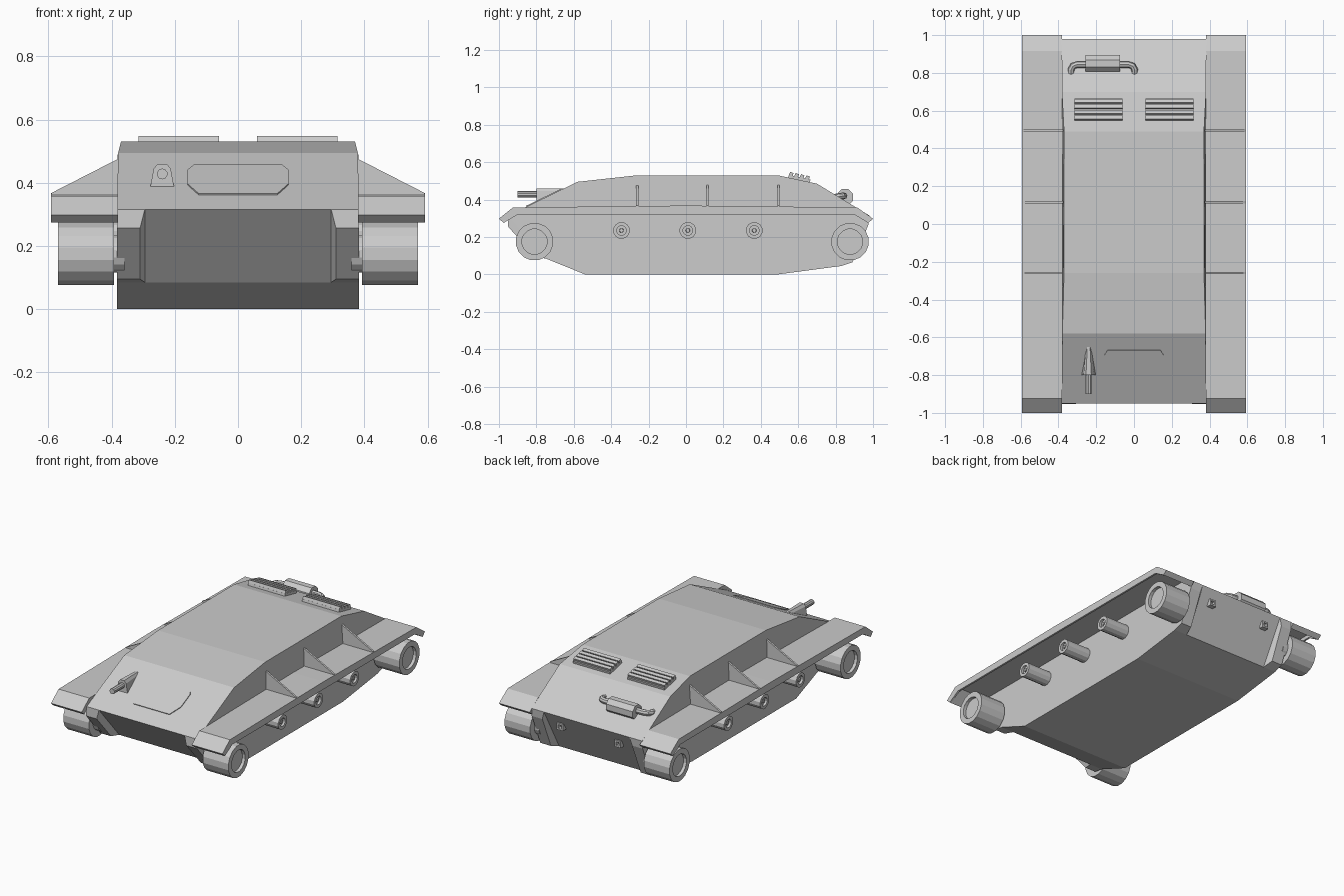
import bpy
import bmesh
import math
from mathutils import Vector, Matrix

if "Cube" in bpy.data.objects:
    bpy.data.objects.remove(bpy.data.objects["Cube"])

grey = bpy.data.materials.new("hull grey")
grey.use_nodes = True
COLOUR = (0.6, 0.6, 0.6, 1)
grey.diffuse_color = COLOUR
grey.node_tree.nodes["Principled BSDF"].inputs["Base Color"].default_value = COLOUR


def finish(name, bm):
    bmesh.ops.recalc_face_normals(bm, faces=bm.faces)
    mesh = bpy.data.meshes.new(name)
    bm.to_mesh(mesh)
    bm.free()
    mesh.materials.append(grey)
    obj = bpy.data.objects.new(name, mesh)
    bpy.context.collection.objects.link(obj)
    return obj


def loft(name, rings):
    """Closed skin through rings of equal point count, capped at both ends."""
    bm = bmesh.new()
    loops = [[bm.verts.new(p) for p in ring] for ring in rings]
    n = len(loops[0])
    for a, b in zip(loops, loops[1:]):
        for i in range(n):
            j = (i + 1) % n
            bm.faces.new((a[i], a[j], b[j], b[i]))
    bm.faces.new(loops[0])
    bm.faces.new(loops[-1])
    return finish(name, bm)


def side_prism(name, profile, x0, x1):
    """Side profile of (y, z) points pushed across x."""
    return loft(name, [[(x, y, z) for y, z in profile] for x in (x0, x1)])


def turned(name, steps, centre, sides):
    """Solid turned about the x axis from (x, radius) steps."""
    cy, cz = centre
    rings = []
    for x, r in steps:
        angles = [2 * math.pi * (i + 0.5) / sides for i in range(sides)]
        rings.append([(x, cy + r * math.cos(a), cz + r * math.sin(a)) for a in angles])
    return loft(name, rings)


def box(name, centre, size, tilt=0):
    bm = bmesh.new()
    bmesh.ops.create_cube(bm, size=1, matrix=Matrix.Translation(centre)
                          @ Matrix.Rotation(tilt, 4, "X") @ Matrix.Diagonal((*size, 1)))
    return finish(name, bm)


# Hull body, its roof edges drawn in a little
hull = [(-0.54, 0), (0.49, 0), (0.83, 0.045), (0.98, 0.315), (0.70, 0.485),
        (0.49, 0.53), (-0.26, 0.53), (-0.58, 0.495), (-0.95, 0.315), (-0.75, 0.085)]


def half_width(z):
    return 0.383 if z < 0.48 else 0.383 - (z - 0.48) * 0.25


loft("hull", [[(s * half_width(z), y, z) for y, z in hull] for s in (-1, 1)])

# Drive housings on the lower corners, with a bevelled inner side
front_housing = [(-0.95, 0.315), (-0.952, 0.257), (-0.81, 0.095), (-0.75, 0.085)]
rear_housing = [(0.98, 0.315), (0.975, 0.265), (0.89, 0.065), (0.83, 0.045)]
for s, side in ((1, "left"), (-1, "right")):
    for end, profile in (("front", front_housing), ("rear", rear_housing)):
        inner = [0.295, 0.31, 0.31, 0.295]
        loft(f"{end}_housing_{side}",
             [[(s * x, y, z) for x, (y, z) in zip(inner, profile)],
              [(s * 0.383, y, z) for y, z in profile]])

    # Fender plate and its hanging outer lip
    top = [(-1, 0.298), (-0.925, 0.358), (0, 0.368), (0.915, 0.358), (1, 0.298)]
    plate = top + [(0.975, 0.275), (0.9, 0.342), (-0.9, 0.342), (-0.975, 0.275)]
    lip = top + [(0.975, 0.275), (0.9, 0.32), (-0.9, 0.32), (-0.975, 0.275)]
    side_prism(f"fender_{side}", plate, s * 0.38, s * 0.585)
    side_prism(f"fender_lip_{side}", lip, s * 0.58, s * 0.592)

    # Triangular fender brackets
    for i, y in enumerate((-0.26, 0.115, 0.495)):
        tri = [(0.375, 0.36), (0.59, 0.36), (0.59, 0.368), (0.375, 0.478)]
        loft(f"fender_bracket_{side}_{i + 1}",
             [[(s * x, y + d, z) for x, z in tri] for d in (-0.006, 0.006)])

    # End wheels with a recessed outer face
    for end, y in (("front", -0.81), ("rear", 0.877)):
        turned(f"{end}_wheel_{side}",
               [(s * 0.393, 0.101), (s * 0.57, 0.101), (s * 0.57, 0.068), (s * 0.55, 0.068)],
               (y, 0.175), 16)
        turned(f"{end}_axle_{side}", [(s * 0.36, 0.06), (s * 0.4, 0.06)], (y, 0.175), 16)

    # Return rollers
    for i, y in enumerate((-0.345, 0.01, 0.365)):
        turned(f"return_roller_{side}_{i + 1}",
               [(s * 0.375, 0.045), (s * 0.55, 0.045), (s * 0.55, 0.026), (s * 0.535, 0.026),
                (s * 0.535, 0.012), (s * 0.545, 0.01)], (y, 0.235), 12)

    # Louvred engine grille on the sloping rear deck
    tilt = math.atan2(-0.045, 0.21)
    box(f"grille_base_{side}", (s * 0.1875, 0.605, 0.508), (0.255, 0.118, 0.024), tilt)
    for i in range(4):
        y = 0.562 + i * 0.029
        box(f"grille_slat_{side}_{i + 1}", (s * 0.1875, y, 0.5245 - (y - 0.605) * 0.214),
            (0.255, 0.02, 0.024), tilt - 0.15)

    # Square towing boss on the rear plate, with a hollow middle
    rear_tilt = math.atan2(0.15, -0.27)
    for dx in (-0.016, 0.016):
        box(f"tow_boss_side_{side}", (s * 0.2 + dx, 0.945, 0.24), (0.01, 0.03, 0.042), 0)
    for dz in (-0.016, 0.016):
        box(f"tow_boss_bar_{side}", (s * 0.2, 0.945, 0.24 + dz), (0.042, 0.03, 0.01), 0)

# Driver hatch lying on the front slope
slope = Vector((0, 0.37, 0.18)).normalized()
normal = Vector((0, -slope.z, slope.y))
outline = [(-0.125, 0.362), (0.125, 0.362), (0.16, 0.393), (0.16, 0.437),
           (0.14, 0.453), (-0.14, 0.453), (-0.16, 0.437), (-0.16, 0.393)]
flat = [Vector((x, -0.95 + (z - 0.315) * 0.37 / 0.18, z)) for x, z in outline]
loft("driver_hatch", [[p + normal * d for p in flat] for d in (-0.004, 0.005)])

# Machine gun mount, narrowing towards the rear, and its barrel
mount = [(-0.038, 0.385), (0.038, 0.385), (0.027, 0.445), (0.014, 0.46),
         (-0.014, 0.46), (-0.027, 0.445)]
loft("gun_mount", [[(-0.24 + x * k, y, z) for x, z in mount]
                   for y, k in ((-0.80, 1), (-0.64, 0.5))])
barrel = turned("gun_barrel", [(-0.90, 0.017), (-0.78, 0.017)], (0, 0), 10)
barrel.data.transform(Matrix.Translation((-0.24, 0, 0.428))
                      @ Matrix(((0, 1, 0, 0), (1, 0, 0, 0), (0, 0, 1, 0), (0, 0, 0, 1))))

# Exhaust silencer with a bent pipe at each end
MID = -0.165
turned("silencer", [(MID - 0.092, 0.047), (MID + 0.092, 0.047)], (0.85, 0.413), 8)
for s, side in ((1, "left"), (-1, "right")):
    path = [(0.08, 0.845, 0.42), (0.135, 0.845, 0.42), (0.158, 0.836, 0.419),
            (0.168, 0.818, 0.417), (0.168, 0.795, 0.412)]
    points = [Vector((MID + s * x, y, z)) for x, y, z in path]
    rings = []
    for i, p in enumerate(points):
        along = (points[min(i + 1, len(points) - 1)] - points[max(i - 1, 0)]).normalized()
        across = along.cross(Vector((0, 0, 1))).normalized()
        up = across.cross(along)
        rings.append([p + 0.018 * (across * math.cos(a) + up * math.sin(a))
                      for a in (math.tau * k / 8 for k in range(8))])
    loft(f"exhaust_pipe_{side}", rings)
